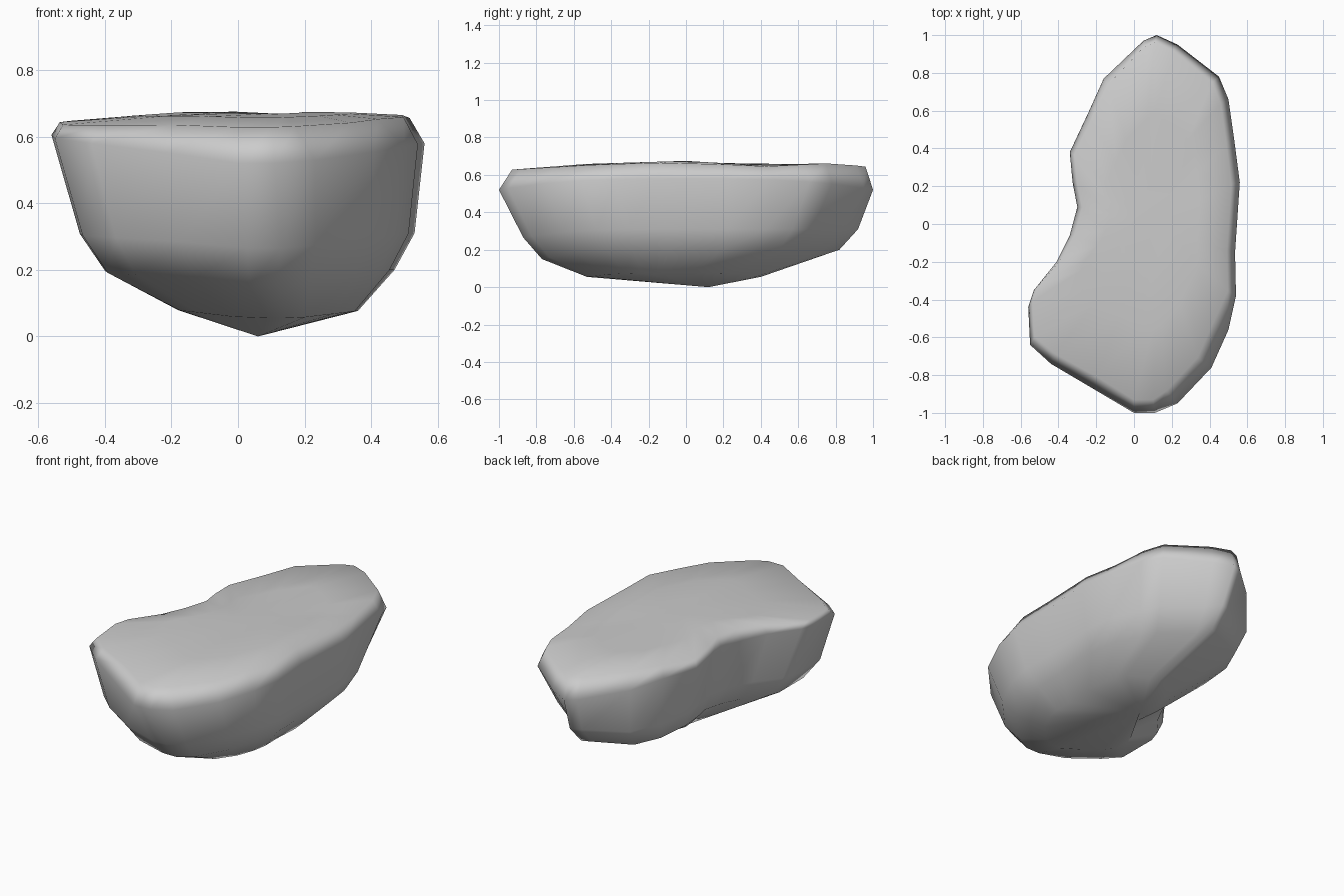
import bpy, bmesh

if "Cube" in bpy.data.objects:
    bpy.data.objects.remove(bpy.data.objects["Cube"])

# Kidney-shaped plan outline of the boulder
outline = [(0.12, 1.0), (0.05, 0.97), (-0.16, 0.77), (-0.25, 0.57), (-0.34, 0.38),
           (-0.325, 0.22), (-0.30, 0.09), (-0.34, -0.06), (-0.41, -0.2), (-0.53, -0.35),
           (-0.56, -0.44), (-0.55, -0.64), (-0.44, -0.74), (-0.22, -0.87), (0.0, -1.0),
           (0.11, -1.0), (0.23, -0.95), (0.41, -0.76), (0.5, -0.56), (0.54, -0.38),
           (0.535, -0.15), (0.56, 0.22), (0.53, 0.45), (0.5, 0.66), (0.45, 0.78), (0.23, 0.95)]

# Each level: z, x and y extents, strength of the corner shaping
levels = [(0.065, -0.18, 0.36, -0.53, 0.40, 0.0), (0.20, -0.40, 0.47, -0.77, 0.82, 1.0),
          (0.31, -0.475, 0.53, -0.87, 0.92, 0.9)]


def lerp(a, b, t):
    return a + (b - a) * t


def top_height(x, y):
    """Gently rolling top surface."""
    pts = [(-1, 0.63), (-0.5, 0.66), (0, 0.675), (0.4, 0.65), (0.8, 0.67), (1, 0.645)]
    for (y0, z0), (y1, z1) in zip(pts, pts[1:]):
        if y <= y1:
            z = lerp(z0, z1, (y - y0) / (y1 - y0))
            break
    return z - 0.04 * max(0, -x - 0.2)


def level_point(x, y, z, x0, x1, y0, y1, k):
    """Outline point on a lower level; fuller left corners, chamfered back right."""
    px, py = lerp(x0, x1, (x + 0.56) / 1.12), lerp(y0, y1, (y + 1) / 2)
    if x < -0.2 and y < -0.5:
        py -= 0.08 * k
    if x < 0 and 0.5 < y < 0.9:
        px, py = px - 0.05 * k, py + 0.06 * k
    if x > 0.2 and y > 0.6:
        px, py = px - 0.05 * k, py - 0.05 * k
    if k == 0:
        z += 0.12 * max(0, abs(px - 0.1) - 0.08) - 0.01
    elif y < 0:
        z -= 0.05 * k * y ** 4
    return px, py, z


bm = bmesh.new()
rings = []

# Tapering underside
for z, x0, x1, y0, y1, k in levels:
    rings.append([bm.verts.new(level_point(x, y, z, x0, x1, y0, y1, k)) for x, y in outline])

# Widest belt: high on the left, lower at the ends
rings.append([bm.verts.new((x, y, 0.58 - 0.06 * abs(y) ** 3 + 0.03 * max(0, -x) / 0.56))
              for x, y in outline])

# Rim, inset from the belt, and rolling top
rim = []
for x, y in outline:
    rx = x - 0.04 * max(0, x) / 0.5 + (0.025 if x < -0.1 else 0)
    ry = y * (0.93 if y < 0 else 0.96)
    if y < -0.5 and x > 0.2:
        rx -= 0.04
    rim.append((rx, ry))
for s in (1, 0.6, 0.25):
    ring = []
    for x, y in rim:
        px, py = lerp(0.1, x, s), y * s
        ring.append(bm.verts.new((px, py, top_height(px, py) - (0.006 if s == 1 else 0))))
    rings.append(ring)

n = len(outline)
for a, b in zip(rings, rings[1:]):
    for i in range(n):
        j = (i + 1) % n
        bm.faces.new((a[i], a[j], b[j], b[i]))
tip = bm.verts.new((0.06, 0.12, 0))
for i in range(n):
    bm.faces.new((tip, rings[0][(i + 1) % n], rings[0][i]))
bm.faces.new(rings[-1])

bmesh.ops.recalc_face_normals(bm, faces=bm.faces)
for f in bm.faces:
    f.smooth = True
mesh = bpy.data.meshes.new("boulder")
bm.to_mesh(mesh)
bm.free()
boulder = bpy.data.objects.new("boulder", mesh)
bpy.context.collection.objects.link(boulder)
boulder.modifiers.new("soft_edges", 'WEIGHTED_NORMAL').weight = 50
